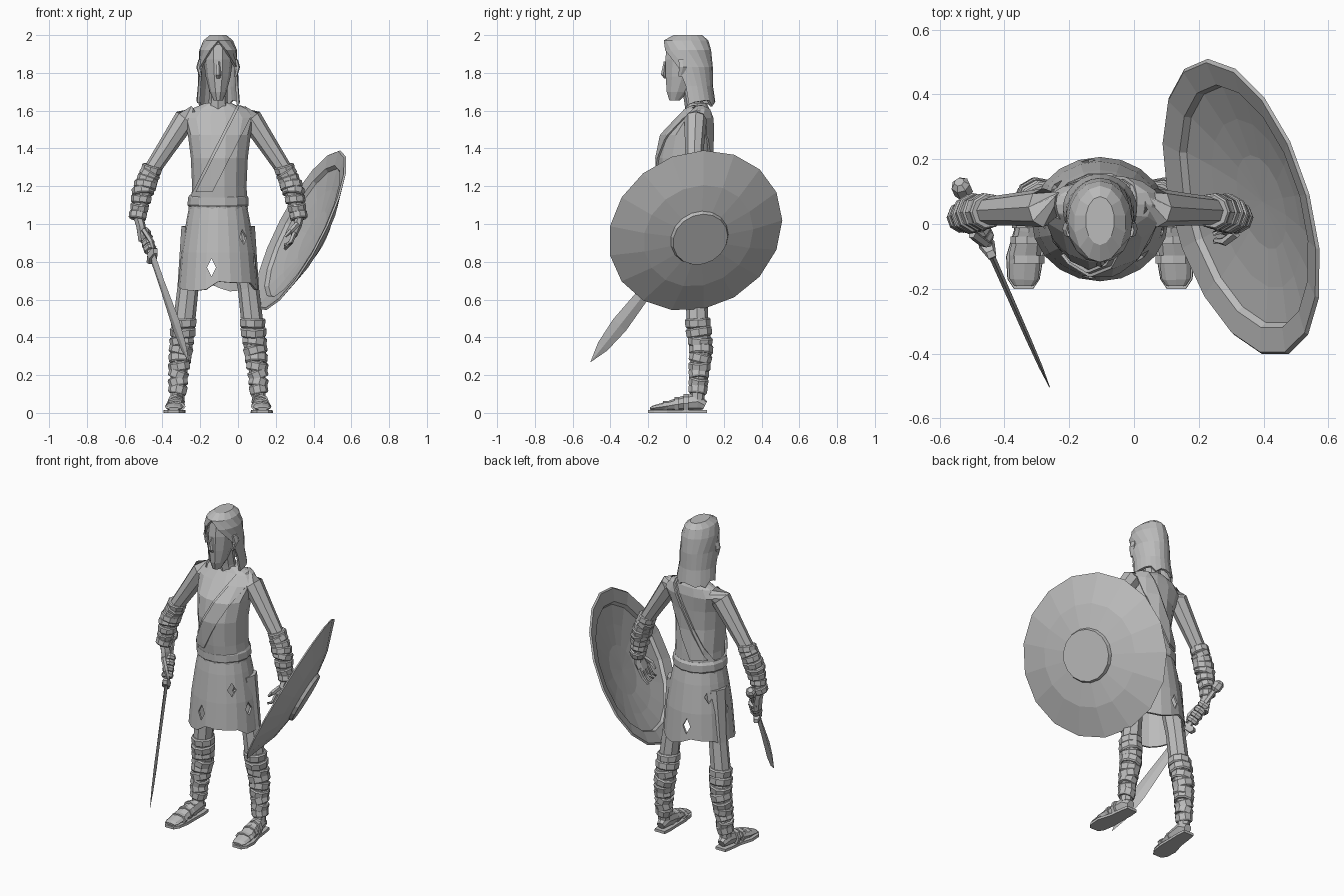
import bpy, bmesh, math, random
from mathutils import Vector, Matrix

random.seed(4)
if "Cube" in bpy.data.objects:
    bpy.data.objects.remove(bpy.data.objects["Cube"], do_unlink=True)

CX = -0.105  # body centre line
X, Y, Z = Vector((1, 0, 0)), Vector((0, 1, 0)), Vector((0, 0, 1))

grey = bpy.data.materials.new("plain grey")
grey.use_nodes = True
grey.diffuse_color = (0.5, 0.5, 0.5, 1)
grey.node_tree.nodes["Principled BSDF"].inputs["Base Color"].default_value = (0.5, 0.5, 0.5, 1)


def loft(bm, rings, n=8, axis=None, ref=None, cap=True):
    """Skin rings of (centre, rx, ry); each ring is square to the path or to axis."""
    pts = [Vector(r[0]) for r in rings]
    loops = []
    for i, (c, rx, ry) in enumerate(rings):
        t = axis or (pts[min(i + 1, len(pts) - 1)] - pts[max(i - 1, 0)]).normalized()
        side = ref or (Y if abs(t.x) > 0.8 else X)
        v = t.cross(side).normalized()
        u = v.cross(t)
        angles = [2 * math.pi * k / n for k in range(n)]
        loops.append([bm.verts.new(pts[i] + u * rx * math.cos(a) + v * ry * math.sin(a)) for a in angles])
    for a, b in zip(loops, loops[1:]):
        for k in range(n):
            bm.faces.new((a[k], a[(k + 1) % n], b[(k + 1) % n], b[k]))
    if cap:
        bm.faces.new(loops[0])
        bm.faces.new(loops[-1])
    return loops


def part(name, bm, x=CX, flip=False):
    """Turn a bmesh into a grey object, optionally mirrored across the body."""
    bm = bm.copy()
    if flip:
        bm.transform(Matrix.Scale(-1, 4, X))
    bmesh.ops.recalc_face_normals(bm, faces=bm.faces)
    me = bpy.data.meshes.new(name)
    bm.to_mesh(me)
    me.materials.append(grey)
    ob = bpy.data.objects.new(name, me)
    ob.location.x = x
    bpy.context.collection.objects.link(ob)
    return ob


def pair(name, bm):
    part("left_" + name, bm)
    part("right_" + name, bm, flip=True)


def stack(rows, grow=0.0):
    """Horizontal rings from rows of z, rx, centre y, ry."""
    return [((0, cy, z), rx + grow, ry + grow) for z, rx, cy, ry in rows]


def along(path, t):
    """Point, direction and radius part way down a limb path."""
    f = t * (len(path) - 1)
    i = min(int(f), len(path) - 2)
    a, b = path[i], path[i + 1]
    pa, pb = Vector(a[0]), Vector(b[0])
    return pa.lerp(pb, f - i), (pb - pa).normalized(), a[1] + (b[1] - a[1]) * (f - i)


def wraps(bm, path, start, end, count, height, puff):
    """Tilted cloth bands wound around a limb."""
    for k in range(count):
        p, d, r = along(path, start + (end - start) * k / (count - 1))
        tilt = Vector((random.uniform(-.3, .3), random.uniform(-.25, .25), 0))
        d = (d + tilt).normalized()
        r += puff * random.uniform(0.7, 1.2)
        h = height / 2
        loft(bm, [(p - d * h, r * .9, r * .9), (p - d * h * .7, r, r),
                  (p + d * h * .7, r * .97, r * .97), (p + d * h, r * .86, r * .86)], 9, axis=d)


# Torso
body = [(1.08, .145, .01, .13), (1.2, .138, 0, .135), (1.35, .145, -.01, .135),
        (1.47, .16, .005, .125), (1.56, .185, .045, .09), (1.61, .14, .06, .065),
        (1.64, .07, .06, .05)]
bm = bmesh.new()
loft(bm, stack(body), 14, axis=Z)
part("torso", bm)


# Draped tunic and shoulder sash, cut from enlarged torso shells
def drape(name, grow, cuts):
    bm = bmesh.new()
    loft(bm, stack(body, grow), 14, axis=Z, cap=False)
    for co, no in cuts:
        bmesh.ops.bisect_plane(bm, geom=bm.verts[:] + bm.edges[:] + bm.faces[:],
                               plane_co=co, plane_no=no, clear_inner=True)
    ob = part(name, bm)
    ob.modifiers.new("thickness", "SOLIDIFY").thickness = 0.01


slant = Vector((.45, 0, -.23))
drape("tunic", .012, [((.1, 0, 1.63), slant)])
drape("sash", .022, [((.115, 0, 1.63), slant), ((.19, 0, 1.6), -slant), ((0, 0, 1.17), Z)])

# Belt
bm = bmesh.new()
loft(bm, stack([(1.09, .155, .01, .143), (1.1, .162, .01, .15), (1.14, .16, .01, .15), (1.155, .15, .01, .14)]), 14, axis=Z)
part("belt", bm)

# Torn skirt with a ragged hem and diamond holes
bm = bmesh.new()
loops = loft(bm, stack([(1.12, .148, .01, .136), (1.02, .168, .012, .155), (.85, .195, .015, .178),
                        (.67, .212, .015, .192)]), 20, axis=Z, cap=False)
for v in loops[-1]:
    v.co.z += random.uniform(-.03, .03)
skirt = part("skirt", bm)
solid = skirt.modifiers.new("thickness", "SOLIDIFY")
solid.thickness = 0.012
bm = bmesh.new()
loft(bm, [((-.035, -.4, .77), .024, .048), ((-.035, .4, .77), .024, .048)], 4)
for x, y, z in ((.8, -.6, .93), (1, -.1, .8), (-.75, .65, .95), (-1, .15, .86)):
    d = Vector((x, y, 0)).normalized()
    loft(bm, [(d * .1 + Z * z, .025, .04), (d * .4 + Z * z, .025, .04)], 4)
cutter = part("skirt_hole_cutter", bm)
cutter.hide_render = True
cutter.hide_set(True)
cut = skirt.modifiers.new("holes", "BOOLEAN")
cut.operation, cut.object = "DIFFERENCE", cutter

# Neck, face, nose
bm = bmesh.new()
loft(bm, stack([(1.58, .065, .055, .055), (1.65, .05, .04, .05), (1.76, .048, .02, .05)]), 8, axis=Z)
part("neck", bm)
bm = bmesh.new()
loft(bm, stack([(1.655, .025, -.06, .03), (1.70, .045, -.045, .06), (1.78, .066, -.02, .092),
                (1.87, .078, -.01, .105), (1.95, .075, 0, .105)]), 10, axis=Z)
part("head", bm)
bm = bmesh.new()
loft(bm, [((0, -.11, 1.86), .008, .008), ((0, -.12, 1.79), .016, .014), ((0, -.108, 1.77), .01, .006)], 5, axis=Z)
part("nose", bm)
bm = bmesh.new()
loft(bm, [((.095, -.02, 1.87), .01, .022), ((.104, -.015, 1.83), .012, .025), ((.092, -.03, 1.78), .008, .012)], 6, axis=Z)
pair("ear", bm)

# Long hair, open at the face
bm = bmesh.new()
rows = []
for z, rx, ry, cy, gap in ((2.0, .045, .075, .01, 0), (1.972, .08, .118, 0, 0), (1.92, .1, .128, .005, .45),
                           (1.83, .106, .13, .012, 1.15), (1.73, .108, .118, .025, 1.35), (1.64, .115, .11, .045, 1.3)):
    row = []
    for k in range(15):
        a = gap + (2 * math.pi - 2 * gap) * k / 14
        drop = random.uniform(-.02, .02) if z < 1.7 else 0
        row.append(bm.verts.new((rx * math.sin(a), cy - ry * math.cos(a), z + drop)))
    rows.append(row)
for a, b in zip(rows, rows[1:]):
    for k in range(14):
        bm.faces.new((a[k], a[k + 1], b[k + 1], b[k]))
bm.faces.new(rows[0][:-1])
bmesh.ops.remove_doubles(bm, verts=bm.verts, dist=1e-4)
part("hair", bm).modifiers.new("thickness", "SOLIDIFY").thickness = 0.014

# Arms and forearm wraps
arm = [((.12, .055, 1.585), .045), ((.175, .05, 1.555), .06), ((.27, .045, 1.41), .05), ((.355, .04, 1.28), .043),
       ((.395, .03, 1.18), .048), ((.428, .02, 1.03), .033)]
bm = bmesh.new()
loft(bm, [(c, r, r) for c, r in arm], 8)
pair("arm", bm)
bm = bmesh.new()
wraps(bm, arm[3:], -.05, .95, 8, .042, .014)
pair("forearm_wraps", bm)

# Legs and shin wraps
leg = [((.12, .04, .98), .075), ((.16, .055, .66), .056), ((.178, .06, .5), .058), ((.195, .08, .34), .058),
       ((.21, .068, .2), .042), ((.215, .06, .07), .036)]
bm = bmesh.new()
loft(bm, [(c, r, r) for c, r in leg], 8)
pair("leg", bm)
bm = bmesh.new()
wraps(bm, leg[2:], .05, .86, 9, .05, .011)
pair("shin_wraps", bm)

# Sandalled feet
bm = bmesh.new()
loft(bm, [((.212, .1, .04), .025, .025), ((.214, .06, .06), .038, .048), ((.22, -.02, .05), .042, .038),
          ((.232, -.1, .036), .05, .024), ((.235, -.17, .026), .044, .014), ((.235, -.19, .022), .03, .008)], 8)
pair("foot", bm)
bm = bmesh.new()
for z, s in ((0, 1), (.016, .97)):
    outline = [(.212, .035, .11), (.214, .042, .06), (.22, .046, -.02), (.232, .058, -.1), (.236, .05, -.17), (.236, .03, -.2)]
    ring = [bm.verts.new((x + w * s, y, z)) for x, w, y in outline]
    ring += [bm.verts.new((x - w * s, y, z)) for x, w, y in reversed(outline)]
    bm.faces.new(ring)
bmesh.ops.bridge_loops(bm, edges=bm.edges[:])
pair("sandal_sole", bm)
bm = bmesh.new()
for y, z, w, h in ((.0, .05, .046, .05), (-.05, .044, .05, .04), (-.11, .034, .054, .029)):
    loft(bm, [((.226, y - .012, z), w, h), ((.226, y + .012, z), w, h)], 8)
pair("sandal_straps", bm)

# Open left hand
bm = bmesh.new()
loft(bm, [((.43, .02, 1.05), .026, .03), ((.42, .01, .99), .022, .046), ((.40, 0, .94), .018, .046)], 7)
for k in range(4):
    y = .038 - .026 * k
    loft(bm, [((.405, y, .955), .014, .013), ((.385, y - .01, .905), .013, .012),
              ((.352, y - .015, .865 + .008 * k), .008, .008)], 5)
loft(bm, [((.42, -.03, 1.0), .015, .014), ((.385, -.055, .965), .014, .013), ((.355, -.05, .935), .008, .008)], 5)
part("left_hand", bm)

# Sword, running from the pommel to the tip
pommel, tip = Vector((-.54, .13, 1.08)), Vector((-.26, -.505, .27))
d = (tip - pommel).normalized()
flat = d.cross(Z).normalized()


def sword(name, rows, n):
    bm = bmesh.new()
    loft(bm, [(pommel.lerp(tip, t), a, b) for t, a, b in rows], n, axis=d, ref=flat)
    part(name, bm, x=0)


sword("sword_grip", [(.04, .016, .016), (.3, .018, .018)], 6)
sword("sword_pommel", [(0, .016, .016), (.015, .03, .03), (.05, .03, .03), (.065, .016, .016)], 7)
sword("sword_guard", [(.29, .022, .05), (.305, .026, .066), (.325, .022, .05)], 6)
sword("sword_blade", [(.31, .01, .032), (.5, .009, .034), (.76, .008, .048), (.9, .006, .034), (1, .001, .001)], 4)

# Right hand closed on the grip
bm = bmesh.new()
loft(bm, [((-.532, .02, 1.05), .028, .03), ((-.515, .02, .99), .026, .042), ((-.505, .015, .91), .024, .04)], 7)
for k in range(4):
    c = pommel.lerp(tip, .16 + .033 * k)
    loft(bm, [(c - d * .016, .03, .034), (c, .036, .04), (c + d * .016, .03, .034)], 7, axis=d, ref=flat)
loft(bm, [((-.5, -.03, .97), .014, .016), ((-.46, -.06, .91), .014, .014), ((-.445, -.06, .86), .009, .009)], 5)
part("right_hand", bm, x=0)

# Round shield with a raised boss
bm = bmesh.new()
centre, out = Vector((.333, .05, .965)), Vector((.86, .25, -.447)).normalized()
profile = [(.001, .105), (.15, .105), (.158, .085), (.3, .062), (.475, 0), (.465, -.008), (.39, .008),
           (.38, .028), (.27, .052), (.15, .07), (.001, .075)]
loft(bm, [(centre + out * h, r, r) for r, h in profile], 17, axis=out)
part("shield", bm, x=0)
